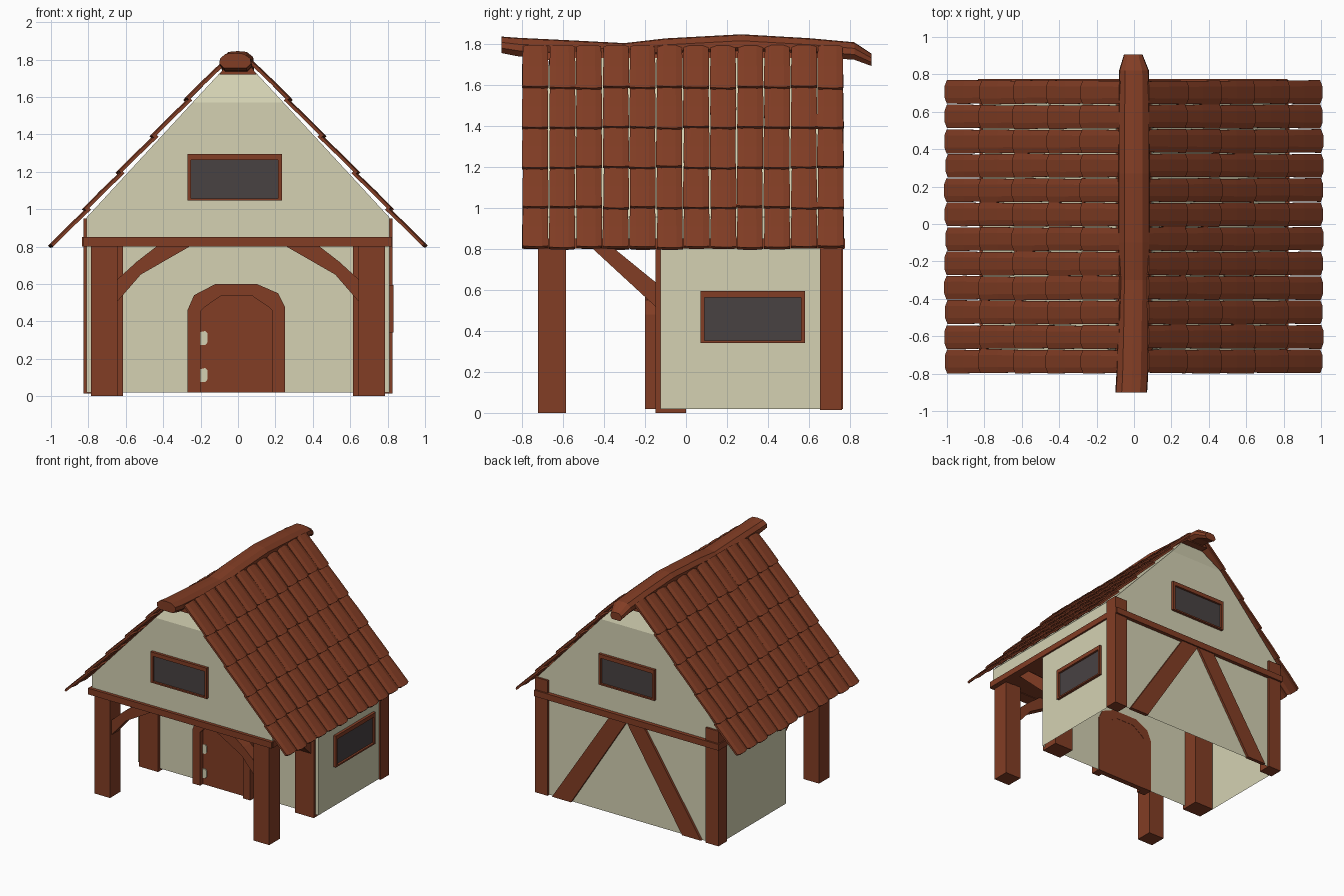
import bpy, bmesh, math, random
from mathutils import Vector

if "Cube" in bpy.data.objects:
    bpy.data.objects.remove(bpy.data.objects["Cube"])

random.seed(4)


def material(name, rgb):
    m = bpy.data.materials.new(name)
    m.diffuse_color = (*rgb, 1)
    m.use_nodes = True
    m.node_tree.nodes["Principled BSDF"].inputs["Base Color"].default_value = m.diffuse_color
    return m


WOOD = material("brown wood", (0.225, 0.047, 0.018))
PLASTER = material("cream plaster", (0.66, 0.64, 0.45))
GLASS = material("dark glass", (0.065, 0.054, 0.055))


def finish(name, bm, mat):
    bmesh.ops.recalc_face_normals(bm, faces=bm.faces)
    me = bpy.data.meshes.new(name)
    bm.to_mesh(me)
    bm.free()
    me.materials.append(mat)
    ob = bpy.data.objects.new(name, me)
    bpy.context.collection.objects.link(ob)
    return ob


def loft(bm, rings):
    """Closed rings of 3D points joined by quads and capped at both ends."""
    vs = [[bm.verts.new(p) for p in r] for r in rings]
    n = len(vs[0])
    for a, b in zip(vs, vs[1:]):
        for i in range(n):
            bm.faces.new((a[i], a[(i + 1) % n], b[(i + 1) % n], b[i]))
    bm.faces.new(vs[0])
    bm.faces.new(vs[-1])


def prism(name, pts, axis, a, b, mat):
    """Profile of (u, z) points pushed along x or y from a to b."""
    bm = bmesh.new()
    loft(bm, [[(u, d, z) if axis == 'y' else (d, u, z) for u, z in pts] for d in (a, b)])
    return finish(name, bm, mat)


def box(name, x, y, z, mat):
    return prism(name, [(x[0], z[0]), (x[1], z[0]), (x[1], z[1]), (x[0], z[1])],
                 'y', y[0], y[1], mat)


def window(name, axis, plane, s, u, z):
    """Four frame bars and a pane standing on a wall plane facing direction s."""
    t, top = 0.02, 0.032
    def part(n, u0, u1, z0, z1, depth, mat):
        prism(name + n, [(u0, z0), (u1, z0), (u1, z1), (u0, z1)], axis,
              plane - s * 0.01, plane + s * depth, mat)
    part("_sill", u[0], u[1], z[0], z[0] + 0.012, 0.022, WOOD)
    part("_lintel", u[0], u[1], z[1] - top, z[1], 0.022, WOOD)
    part("_jamb_a", u[0], u[0] + t, z[0] + 0.012, z[1] - top, 0.022, WOOD)
    part("_jamb_b", u[1] - t, u[1], z[0] + 0.012, z[1] - top, 0.022, WOOD)
    part("_pane", u[0] + t, u[1] - t, z[0] + 0.012, z[1] - top, 0.006, GLASS)


# Ground floor walls, open underneath
bm = bmesh.new()
loft(bm, [[(x * 0.81, y, z) for x, y in ((-1, -0.124), (1, -0.124), (1, 0.745), (-1, 0.745))]
          for z in (0.02, 0.815)])
bmesh.ops.delete(bm, geom=[f for f in bm.faces if abs(f.normal.z) > 0.9
                           or all(v.co.z < 0.1 for v in f.verts)], context='FACES_ONLY')
finish("ground_floor_walls", bm, PLASTER)

# Upper floor with gables; the tips lean back
Y0, Y1 = -0.715, 0.745
prism("upper_walls", [(-0.81, 0.815), (0.81, 0.815), (0.81, 0.955), (0.243, 1.57),
                      (-0.243, 1.57), (-0.81, 0.955)], 'y', Y0, Y1, PLASTER)
bm = bmesh.new()
loft(bm, [[(-w, Y0 + d, z), (w, Y0 + d, z), (w, Y1 - d, z), (-w, Y1 - d, z)]
          for w, d, z in ((0.243, 0, 1.57), (0.095, 0.06, 1.73))])
finish("gable_tips", bm, PLASTER)

# Beams round the upper floor and the porch ceiling
box("front_beam", (-0.83, 0.82), (-0.74, -0.64), (0.8, 0.85), WOOD)
box("back_beam", (-0.835, 0.82), (0.66, 0.775), (0.8, 0.85), WOOD)
box("porch_ceiling", (-0.8, 0.8), (-0.7, -0.126), (0.805, 0.82), WOOD)

for s, side in ((-1, "left"), (1, "right")):
    def sx(a, b):
        return (s * a, s * b)
    box(side + "_beam", sx(0.72, 0.825), (-0.73, 0.77), (0.801, 0.849), WOOD)
    # Posts
    box(side + "_porch_post", sx(0.645, 0.786), (-0.722, -0.586), (0, 0.81), WOOD)
    box(side + "_wall_post", sx(0.615, 0.785), (-0.148, 0.0), (0, 0.81), WOOD)
    box(side + "_back_post", sx(0.71, 0.825), (0.654, 0.761), (0.015, 0.95), WOOD)
    # Bent porch brace across the front
    prism(side + "_front_brace", [(s * u, z) for u, z in (
        (0.65, 0.50), (0.52, 0.65), (0.25, 0.805), (0.43, 0.805), (0.54, 0.72), (0.65, 0.62))],
        'y', -0.70, -0.61, WOOD)
    # Straight porch brace from wall post to side beam
    prism(side + "_side_brace", [(-0.14, 0.51), (-0.14, 0.63), (-0.355, 0.805), (-0.46, 0.805)],
          'x', s * 0.67, s * 0.76, WOOD)
    # Diagonal timber on the back wall
    prism(side + "_back_diagonal", [(s * u, z) for u, z in (
        (0.50, 0.02), (0.67, 0.02), (0.155, 0.805), (0.0, 0.805))], 'y', 0.735, 0.764, WOOD)

# Windows
window("front_window", 'y', Y0, -1, (-0.27, 0.235), (1.045, 1.295))
window("back_window", 'y', Y1, 1, (-0.25, 0.25), (1.045, 1.295))
window("side_window", 'x', 0.81, 1, (0.07, 0.58), (0.34, 0.595))

# Arched door: frame ring, leaf and hinges
outer = [(-0.27, 0.02), (-0.27, 0.46), (-0.235, 0.54), (-0.12, 0.6),
         (0.1, 0.6), (0.215, 0.55), (0.25, 0.48), (0.25, 0.02)]
inner = [(-0.2, 0.02), (-0.2, 0.455), (-0.18, 0.475), (-0.09, 0.537),
         (0.075, 0.537), (0.165, 0.475), (0.185, 0.455), (0.185, 0.02)]
bm = bmesh.new()
for i in range(len(outer) - 1):
    quad = [outer[i], outer[i + 1], inner[i + 1], inner[i]]
    loft(bm, [[(u, y, z) for u, z in quad] for y in (-0.2, -0.12)])
finish("door_frame", bm, WOOD)
prism("door", inner, 'y', -0.165, -0.122, WOOD)
for z in (0.115, 0.313):
    prism("hinge", [(-0.2, z - 0.04), (-0.175, z - 0.04), (-0.163, z - 0.025),
                    (-0.163, z + 0.022), (-0.175, z + 0.036), (-0.2, z + 0.03)],
          'y', -0.173, -0.164, PLASTER)

# Roof tiles: five courses of twelve arched tiles on each slope
ROWS, COLS = 5, 12
top, low = Vector((0.075, 0, 1.765)), Vector((0.978, 0, 0.79))
step = (low - top) / ROWS
out = Vector((-step.z, 0, step.x)).normalized()
pitch = 1.57 / COLS
for s, side in ((-1, "left"), (1, "right")):
    bm = bmesh.new()
    for r in range(ROWS):
        for c in range(COLS):
            y = -0.8 + pitch * (c + 0.5) + random.uniform(-0.002, 0.002)
            rings = []
            for k, lift, half in ((-0.06, 0.0, 0.0605), (0.5, 0.009, 0.063), (1.0, 0.014, 0.0635)):
                half += random.uniform(-0.001, 0.001)
                kk = k + (random.uniform(-0.03, 0.02) if k == 1 else 0)
                p = top + step * (r + kk) + out * lift
                ring = []
                for thick, us in ((0.0, (-1, -0.5, 0.5, 1)), (0.016, (1, 0.5, -0.5, -1))):
                    for u in us:
                        arch = 0.007 if abs(u) < 0.9 else 0.0
                        q = p + out * (thick + arch)
                        if k == 1 and arch:
                            q = q + step * 0.04
                        ring.append((s * q.x, y + u * half, q.z))
                rings.append(ring)
            loft(bm, rings)
    finish(side + "_roof_tiles", bm, WOOD)

# Sagging ridge log: (y, centre x, half width, top z, height)
bm = bmesh.new()
rings = []
for y, cx, w, zt, h in ((-0.9, -0.015, 0.085, 1.834, 0.08), (-0.82, -0.01, 0.085, 1.828, 0.09),
                        (-0.55, -0.005, 0.083, 1.815, 0.09), (-0.3, 0, 0.085, 1.802, 0.09),
                        (-0.1, 0, 0.085, 1.825, 0.09), (0.27, 0, 0.085, 1.845, 0.09),
                        (0.6, 0, 0.083, 1.826, 0.09), (0.82, 0, 0.08, 1.806, 0.085),
                        (0.905, -0.004, 0.05, 1.75, 0.06)):
    rings.append([(cx + w * a, y, zt - h * b) for a, b in (
        (-0.7, 1), (0.7, 1), (1, 0.7), (0.95, 0.35), (0.55, 0.05), (0, 0),
        (-0.6, 0.05), (-0.95, 0.35), (-1, 0.7))])
loft(bm, rings)
finish("ridge_log", bm, WOOD)
# Board under the ridge log closing the gap between the slopes
prism("ridge_board", [(-0.1, 1.72), (0.1, 1.72), (0.06, 1.775), (-0.06, 1.775)],
      'y', -0.78, 0.75, WOOD)
